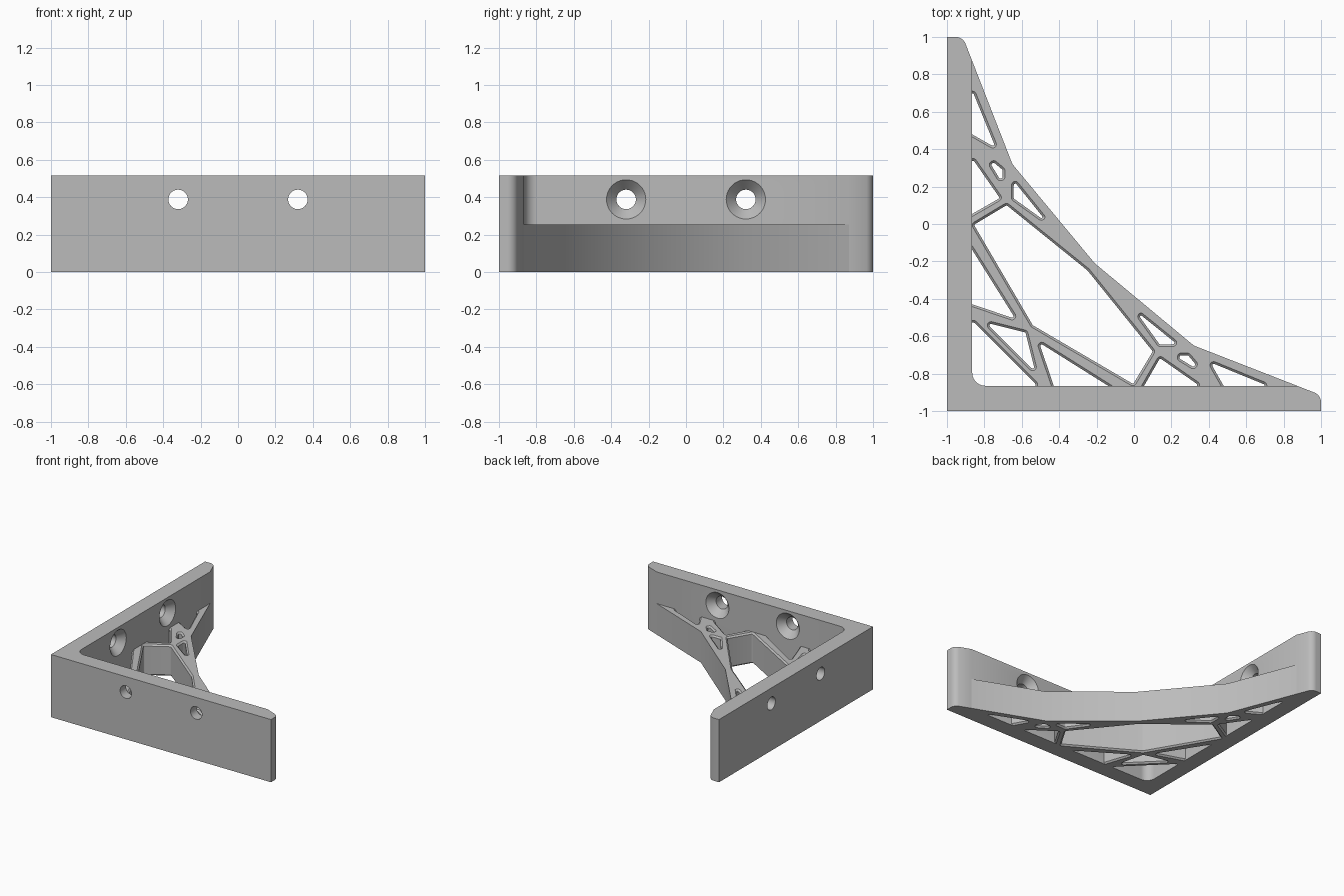
import bpy, bmesh, math
from mathutils import Vector

if "Cube" in bpy.data.objects:
    bpy.data.objects.remove(bpy.data.objects["Cube"])

WALL_H, WEB_H, INNER, CHAMFER = 0.515, 0.255, -0.865, 0.012

grey = bpy.data.materials.new("plain_grey")
grey.use_nodes = True
grey.diffuse_color = (0.5, 0.5, 0.5, 1)
grey.node_tree.nodes["Principled BSDF"].inputs["Base Color"].default_value = (0.5, 0.5, 0.5, 1)


def swap(points):
    """Mirror points across the diagonal of the bracket."""
    return [(y, x) for x, y in points]


def ccw(points):
    area = sum(a[0] * b[1] - b[0] * a[1] for a, b in zip(points, points[1:] + points[:1]))
    return [Vector(p) for p in (points if area > 0 else points[::-1])]


def fillet(points, radii, steps=5):
    """Replace each corner that has a radius with an arc."""
    out, n = [], len(points)
    for i, p in enumerate(points):
        if not radii[i]:
            out.append(p)
            continue
        a, b = points[i - 1] - p, points[(i + 1) % n] - p
        half = a.angle(b) / 2
        t = min(radii[i] / math.tan(half), 0.45 * a.length, 0.45 * b.length)
        r = t * math.tan(half)
        u, v = a.normalized(), b.normalized()
        centre = p + (u + v).normalized() * (r / math.sin(half))
        start, end = p + u * t - centre, p + v * t - centre
        sweep = start.angle(end)
        for k in range(steps + 1):
            f = k / steps
            out.append(centre + (start * math.sin((1 - f) * sweep)
                                 + end * math.sin(f * sweep)) / math.sin(sweep))
    return out


def inset(points, d):
    """Offset a counter-clockwise outline inwards."""
    out, n = [], len(points)
    for i, p in enumerate(points):
        u, v = (p - points[i - 1]).normalized(), (points[(i + 1) % n] - p).normalized()
        n1, n2 = Vector((-u.y, u.x)), Vector((-v.y, v.x))
        out.append(p + (n1 + n2) * (d / (1 + n1.dot(n2))))
    return out


def loft(bm, rings):
    """Skin a stack of equal-length rings into a closed solid."""
    rows = [[bm.verts.new(p) for p in ring] for ring in rings]
    n = len(rows[0])
    for low, high in zip(rows, rows[1:]):
        for i in range(n):
            j = (i + 1) % n
            bm.faces.new((low[i], low[j], high[j], high[i]))
    bm.faces.new(rows[0][::-1])
    bm.faces.new(rows[-1])


def finish(bm, name):
    bmesh.ops.recalc_face_normals(bm, faces=bm.faces[:])
    mesh = bpy.data.meshes.new(name)
    bm.to_mesh(mesh)
    bm.free()
    obj = bpy.data.objects.new(name, mesh)
    bpy.context.collection.objects.link(obj)
    mesh.materials.append(grey)
    return obj


def prism(name, outline, height):
    bm = bmesh.new()
    loft(bm, [[(p[0], p[1], z) for p in outline] for z in (0, height)])
    return finish(bm, name)


def cut(obj, cutter):
    mod = obj.modifiers.new("cut", 'BOOLEAN')
    mod.operation, mod.solver, mod.object = 'DIFFERENCE', 'EXACT', cutter
    bpy.ops.object.select_all(action='DESELECT')
    bpy.context.view_layer.objects.active = obj
    obj.select_set(True)
    bpy.ops.object.modifier_apply(modifier=mod.name)
    bpy.data.objects.remove(cutter)
    bpy.ops.object.shade_smooth_by_angle(angle=math.radians(30))


# L-shaped walls with rounded tips and a rounded inner corner
tip = [(-1, 1), (-0.915, 1), (INNER, 0.872)]
wall_pts = ccw([(-1, -1)] + swap(tip) + [(INNER, INNER)] + tip[::-1])
wall_radii = [0, 0, 0.065, 0, 0.07, 0, 0.065, 0]
walls = prism("corner_walls", fillet(wall_pts, wall_radii, 10), WALL_H)

# Countersunk screw holes, two through each wall
bm = bmesh.new()
for x in (-0.32, 0.32):
    rings = []
    for r, y in ((0.052, -1.05), (0.052, -0.922), (0.105, INNER), (0.119, -0.85)):
        rings.append([(x + r * math.cos(a), y, 0.388 + r * math.sin(a))
                      for a in (math.tau * k / 40 for k in range(40))])
    loft(bm, rings)
    loft(bm, [[(q, p, z) for p, q, z in ring] for ring in rings])
cut(walls, finish(bm, "screw_hole_cutter"))

# Bracing web between the walls
edge = [(INNER, 0.872), (-0.65, 0.32)]
web = prism("bracing_web", ccw([(INNER, INNER)] + edge + [(-0.21, -0.21)] + swap(edge)[::-1]), WEB_H)

# Openings that repeat on both sides of the diagonal
paired = [
    [(-0.9, 0.71), (-0.85, 0.71), (-0.715, 0.38), (-0.9, 0.485)],
    [(-0.9, 0.35), (-0.85, 0.35), (-0.7, 0.135), (-0.9, 0.02)],
    [(-0.78, 0.32), (-0.75, 0.345), (-0.69, 0.295), (-0.69, 0.235), (-0.725, 0.23)],
    [(-0.655, 0.265), (-0.47, 0.035), (-0.495, 0.015), (-0.655, 0.13)],
    [(-0.9, -0.06), (-0.605, -0.53), (-0.9, -0.43)],
]
# Openings that straddle the diagonal
central = [
    [(-0.872, 0), (-0.68, 0.115), (-0.24, -0.24), (0.115, -0.68), (0, -0.872), (-0.55, -0.55)],
    [(-0.83, -0.505), (-0.57, -0.57), (-0.505, -0.83)],
    [(-0.9, -0.9), (-0.9, -0.515), (-0.85, -0.515), (-0.515, -0.85), (-0.515, -0.9)],
]
bm = bmesh.new()
for pts in paired + [swap(p) for p in paired] + central:
    outline = fillet(ccw(pts), [0.02] * len(pts))
    levels = ((-0.01, -0.01), (CHAMFER, CHAMFER),
              (WEB_H - CHAMFER, CHAMFER), (WEB_H + 0.01, -0.01))
    loft(bm, [[(p.x, p.y, z) for p in inset(outline, d)] for z, d in levels])
cut(web, finish(bm, "web_opening_cutter"))
